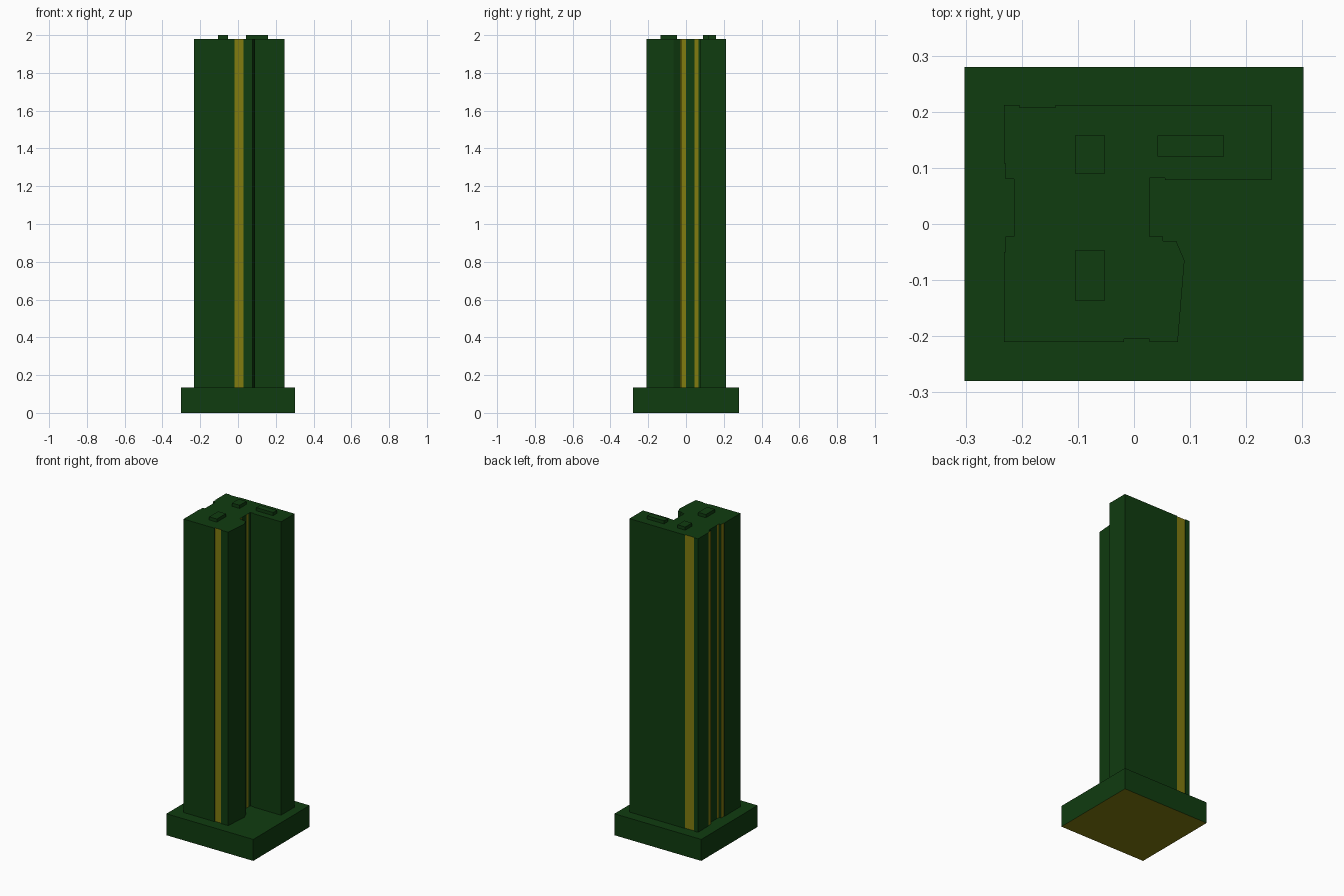
import bpy
import bmesh

default_cube = bpy.data.objects.get("Cube")
if default_cube:
    bpy.data.objects.remove(default_cube, do_unlink=True)


def make_material(name, colour):
    material = bpy.data.materials.new(name)
    material.use_nodes = True
    material.diffuse_color = colour
    shader = next(n for n in material.node_tree.nodes if n.type == "BSDF_PRINCIPLED")
    shader.inputs["Base Color"].default_value = colour
    return material


GREEN = make_material("dark green", (0.005, 0.045, 0.005, 1))
YELLOW = make_material("yellow glass", (0.22, 0.20, 0.005, 1))


def extrude_outline(name, outline, bottom, top, glass_edges=(), yellow_bottom=False):
    """Prism over a counterclockwise outline; the listed sides become glass."""
    bm = bmesh.new()
    low = [bm.verts.new((x, y, bottom)) for x, y in outline]
    high = [bm.verts.new((x, y, top)) for x, y in outline]
    floor = bm.faces.new(list(reversed(low)))
    floor.material_index = int(yellow_bottom)
    bm.faces.new(high)
    for i in range(len(outline)):
        j = (i + 1) % len(outline)
        side = bm.faces.new((low[i], low[j], high[j], high[i]))
        side.material_index = int(i in glass_edges)
    mesh = bpy.data.meshes.new(name)
    bm.to_mesh(mesh)
    bm.free()
    mesh.materials.append(GREEN)
    mesh.materials.append(YELLOW)
    obj = bpy.data.objects.new(name, mesh)
    bpy.context.collection.objects.link(obj)
    return obj


def box(name, left, right, front, back, bottom, top, yellow_bottom=False):
    corners = [(left, front), (right, front), (right, back), (left, back)]
    return extrude_outline(name, corners, bottom, top, yellow_bottom=yellow_bottom)


BASE_TOP, ROOF, PEAK = 0.135, 1.98, 2.0

# Podium with its yellow underside
box("podium", -0.302, 0.302, -0.28, 0.28, 0, BASE_TOP, yellow_bottom=True)

# Tower plan: a third entry marks the side starting there as a glass strip
GLASS = True
front_wall = [(-0.232, -0.21), (-0.018, -0.21), (-0.018, -0.205, GLASS),
              (0.028, -0.205), (0.028, -0.21), (0.078, -0.21),
              (0.09, -0.065), (0.075, -0.03)]
right_court = [(0.052, -0.03, GLASS), (0.052, -0.022), (0.028, -0.022),
               (0.028, -0.02, GLASS), (0.028, 0), (0.028, 0.045, GLASS),
               (0.028, 0.066), (0.028, 0.082), (0.055, 0.082),
               (0.055, 0.078), (0.245, 0.078)]
back_wall = [(0.245, 0.212), (-0.14, 0.212), (-0.14, 0.208, GLASS),
             (-0.204, 0.208), (-0.204, 0.212), (-0.232, 0.212)]
left_recess = [(-0.232, 0.108), (-0.229, 0.108, GLASS), (-0.229, 0.08),
               (-0.214, 0.08), (-0.214, 0, GLASS), (-0.214, -0.02),
               (-0.214, -0.022), (-0.229, -0.022, GLASS),
               (-0.229, -0.05), (-0.232, -0.05)]
plan = front_wall + right_court + back_wall + left_recess
extrude_outline("tower", [p[:2] for p in plan], BASE_TOP, ROOF,
                glass_edges={i for i, p in enumerate(plan) if len(p) > 2})

# Rooftop service boxes
box("roof_box_front", -0.105, -0.052, -0.136, -0.047, ROOF, PEAK)
box("roof_box_back", -0.105, -0.052, 0.09, 0.158, ROOF, PEAK)
box("roof_box_wing", 0.042, 0.16, 0.12, 0.158, ROOF, PEAK)
